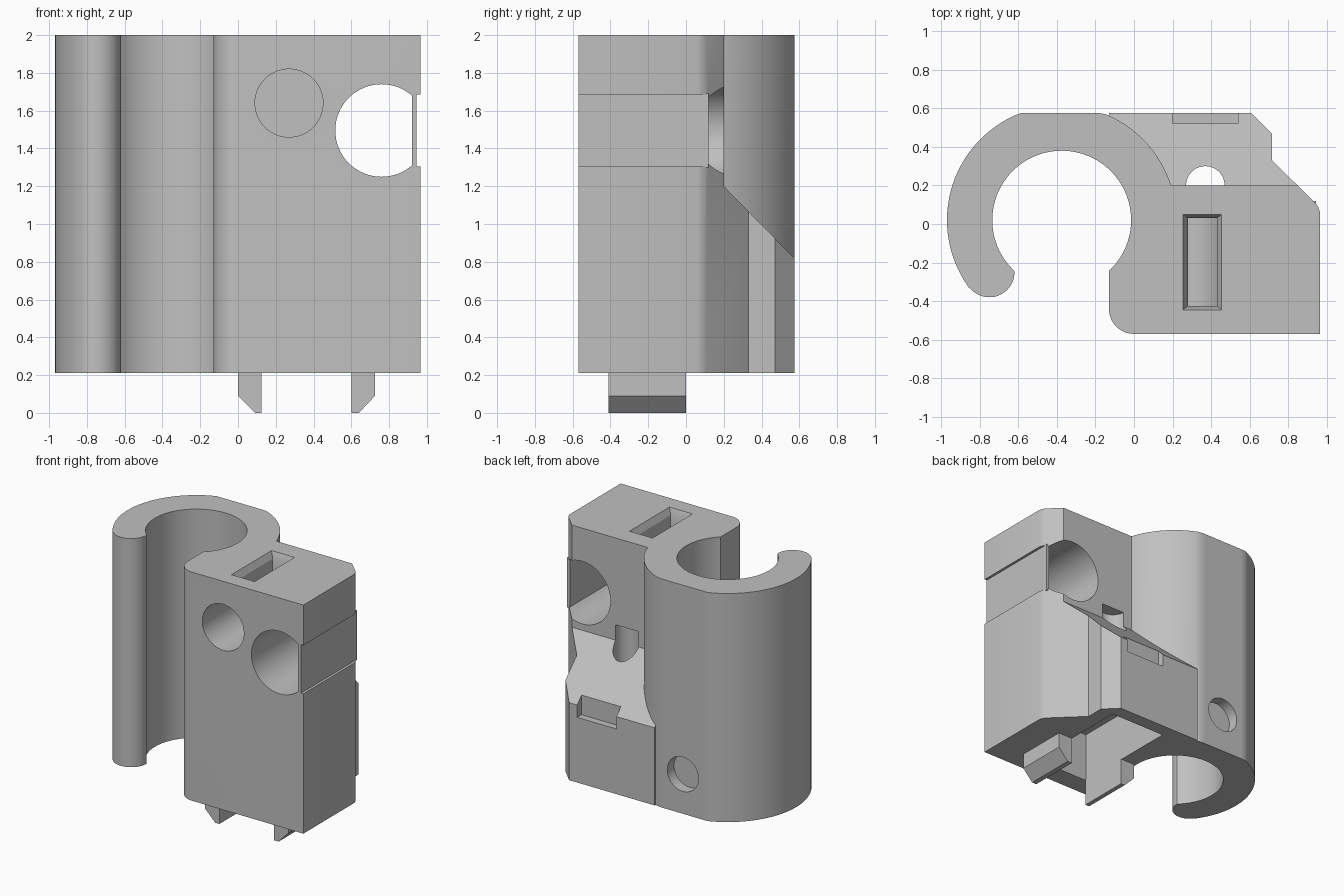
import bpy, bmesh
from math import sin, cos, radians

if "Cube" in bpy.data.objects:
    bpy.data.objects.remove(bpy.data.objects["Cube"])

grey = bpy.data.materials.new("plain grey")
grey.use_nodes = True
grey.diffuse_color = (0.53, 0.53, 0.53, 1)
grey.node_tree.nodes["Principled BSDF"].inputs["Base Color"].default_value = (0.53, 0.53, 0.53, 1)

PLACE = {
    "X": lambda a, b, t: (t, a, b),
    "Y": lambda a, b, t: (a, t, b),
    "Z": lambda a, b, t: (a, b, t),
}


def arc(cx, cy, r, start, end, steps=32):
    angles = [radians(start + (end - start) * i / steps) for i in range(steps + 1)]
    return [(cx + r * cos(a), cy + r * sin(a)) for a in angles]


def loft(name, bottom, top, lo, hi, axis="Z"):
    """Solid between two matching outlines."""
    bm = bmesh.new()
    place = PLACE[axis]
    a = [bm.verts.new(place(*p, lo)) for p in bottom]
    b = [bm.verts.new(place(*p, hi)) for p in top]
    bm.faces.new(a)
    bm.faces.new(b)
    for i in range(len(a)):
        j = (i + 1) % len(a)
        bm.faces.new((a[i], a[j], b[j], b[i]))
    bmesh.ops.recalc_face_normals(bm, faces=bm.faces)
    mesh = bpy.data.meshes.new(name)
    bm.to_mesh(mesh)
    bm.free()
    mesh.materials.append(grey)
    obj = bpy.data.objects.new(name, mesh)
    bpy.context.collection.objects.link(obj)
    return obj


def prism(name, outline, lo, hi, axis="Z"):
    return loft(name, outline, outline, lo, hi, axis)


def rect(x0, x1, y0, y1):
    return [(x0, y0), (x1, y0), (x1, y1), (x0, y1)]


def box(name, x0, x1, y0, y1, z0, z1):
    return prism(name, rect(x0, x1, y0, y1), z0, z1)


def cylinder(name, a, b, r, lo, hi, axis, steps=64):
    return prism(name, arc(a, b, r, 0, 360 * (steps - 1) / steps, steps - 1), lo, hi, axis)


def combine(target, tool, operation="DIFFERENCE"):
    tool.hide_render = True
    mod = target.modifiers.new("combine", "BOOLEAN")
    mod.operation = operation
    mod.solver = "EXACT"
    mod.object = tool
    bpy.context.view_layer.objects.active = target
    bpy.ops.object.modifier_apply(modifier=mod.name)
    bpy.data.objects.remove(tool)


BASE, TOP, BACK = 0.21, 2.0, 0.575
CX, CY = -0.375, 0.02

# Main block with rounded front corner and chamfered back corner
outline = arc(0, -0.44, 0.13, 180, 270, 12)
outline += [(0.965, -0.57), (0.965, 0.06), (0.957, 0.085), (0.942, 0.108), (0.715, 0.33),
            (0.715, 0.47), (0.61, BACK), (-0.13, BACK)]
body = prism("clip_body", outline, BASE, TOP)

# Stepped back with a sloping ledge
combine(body, prism("ledge_cutter", [(0.2, 1.2), (0.7, 0.69), (0.7, 2.2), (0.2, 2.2)], -0.5, 1.2, "X"))

# C-shaped tube holder with rounded lip
holder = [(x, min(y, BACK)) for x, y in arc(CX, CY, 0.595, -45, 215.8, 72)]
holder += arc(-0.75, -0.25, 0.13, 215.8, 364, 24)[1:]
holder += arc(CX, CY, 0.34, 226.7, -45, 64)
combine(body, prism("holder_ring", holder, BASE, TOP), "UNION")
combine(body, cylinder("bore_cutter", CX, CY, 0.36, 0, 2.2, "Z", 96))

# Large through hole closed by a thin recessed side wall
combine(body, cylinder("large_hole_cutter", 0.76, 1.495, 0.245, -0.8, 0.8, "Y"))
combine(body, box("recess_cutter", 0.92, 1.1, -0.8, 0.12, 1.305, 1.685))
combine(body, box("thin_wall", 0.92, 0.945, -0.57, 0.12, 1.3, 1.69), "UNION")

# Blind front hole with flared slot above it
combine(body, cylinder("front_hole_cutter", 0.27, 1.64, 0.18, -0.8, 0.1, "Y"))
combine(body, box("slot_cutter", 0.28, 0.43, -0.425, 0.03, 1.6, 2.1))
combine(body, loft("slot_flare_cutter", rect(0.28, 0.43, -0.425, 0.03),
                   rect(0.255, 0.455, -0.445, 0.05), 1.95, 2.0005))

# Underside pocket, vertical pin hole, ledge notch and back dimple
combine(body, box("pocket_cutter", 0.12, 0.6, -0.41, 0.47, 0, 0.6))
combine(body, cylinder("pin_hole_cutter", 0.37, 0.2, 0.1, 0.5, 1.32, "Z", 40))
combine(body, box("notch_cutter", 0.2, 0.54, 0.52, 0.7, 0.72, 1.3))
combine(body, cylinder("dimple_cutter", CX, 0.52, 0.135, 0.49, 0.7, "Y", 48))

# Snap claws under the body
left = prism("left_claw", [(0, 0.21), (0, 0.09), (0.09, 0), (0.125, 0), (0.125, 0.21)], -0.41, 0, "Y")
right = prism("right_claw", [(0.6, 0.21), (0.6, 0), (0.64, 0), (0.725, 0.09), (0.725, 0.21)], -0.41, 0, "Y")

# Smooth the round surfaces, keep edges crisp
bpy.ops.object.select_all(action="DESELECT")
body.select_set(True)
bpy.context.view_layer.objects.active = body
bpy.ops.object.shade_smooth_by_angle(angle=radians(25))
